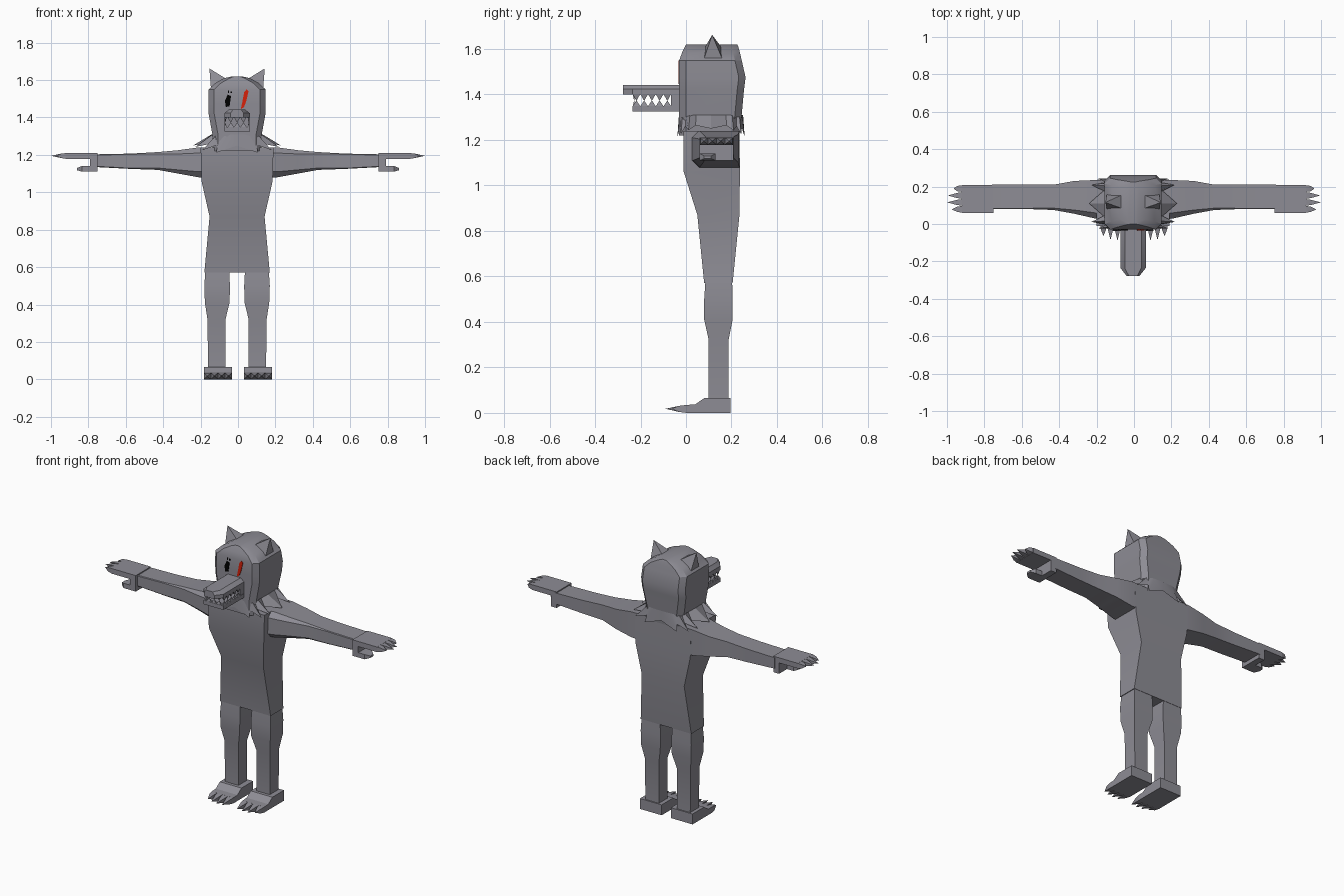
import bpy, bmesh, math
from mathutils import Vector

if "Cube" in bpy.data.objects:
    bpy.data.objects.remove(bpy.data.objects["Cube"], do_unlink=True)


def material(name, rgb):
    m = bpy.data.materials.new(name)
    m.use_nodes = True
    m.diffuse_color = (*rgb, 1)
    bsdf = m.node_tree.nodes["Principled BSDF"]
    bsdf.inputs["Base Color"].default_value = (*rgb, 1)
    bsdf.inputs["Roughness"].default_value = 0.8
    return m


FUR = material("grey fur", (0.27, 0.265, 0.30))
BLACK = material("black", (0.0, 0.0, 0.0))
RED = material("red", (0.68, 0.015, 0.003))
CX = -0.005  # body centre line


def finish(bm, name, mat=FUR):
    bmesh.ops.recalc_face_normals(bm, faces=bm.faces[:])
    mesh = bpy.data.meshes.new(name)
    bm.to_mesh(mesh)
    bm.free()
    mesh.materials.append(mat)
    ob = bpy.data.objects.new(name, mesh)
    bpy.context.collection.objects.link(ob)
    bpy.ops.object.select_all(action='DESELECT')
    ob.select_set(True)
    bpy.context.view_layer.objects.active = ob
    bpy.ops.object.shade_smooth_by_angle(angle=math.radians(30))
    return ob


def add_loft(bm, rings, tip=None, caps=True):
    """Skin matching rings of points; an optional tip closes the end."""
    loops = [[bm.verts.new(p) for p in r] for r in rings]
    n = len(loops[0])
    for a, b in zip(loops, loops[1:]):
        for i in range(n):
            j = (i + 1) % n
            bm.faces.new((a[i], a[j], b[j], b[i]))
    if caps:
        bm.faces.new(loops[0])
    if tip is not None:
        t = bm.verts.new(tip)
        for i in range(n):
            bm.faces.new((loops[-1][i], loops[-1][(i + 1) % n], t))
    elif caps:
        bm.faces.new(loops[-1])


def rect(a0, a1, b0, b1):
    return [(a0, b0), (a1, b0), (a1, b1), (a0, b1)]


def chamfered(a0, a1, b0, b1, c):
    return [(a0 + c, b0), (a1 - c, b0), (a1, b0 + c), (a1, b1 - c),
            (a1 - c, b1), (a0 + c, b1), (a0, b1 - c), (a0, b0 + c)]


def at_x(x, pts):
    return [(x, a, b) for a, b in pts]


def at_y(y, pts):
    return [(a, y, b) for a, b in pts]


def at_z(z, pts):
    return [(a, b, z) for a, b in pts]


# Torso: half width, front, back
bm = bmesh.new()
add_loft(bm, [at_z(z, rect(CX - w, CX + w, f, b)) for z, w, f, b in (
    (0.57, 0.175, 0.08, 0.205), (0.87, 0.147, 0.05, 0.235),
    (1.06, 0.19, -0.01, 0.237), (1.24, 0.195, -0.01, 0.235))])
finish(bm, "torso")

# Head with arched crown
bm = bmesh.new()
add_loft(bm, [at_z(z, chamfered(CX - w, CX + w, f, b, min(0.03, w / 2))) for z, w, f, b in (
    (1.22, 0.13, -0.03, 0.235), (1.31, 0.132, -0.03, 0.245), (1.42, 0.152, -0.03, 0.255),
    (1.475, 0.153, -0.03, 0.262), (1.55, 0.152, -0.03, 0.245), (1.585, 0.115, -0.017, 0.237),
    (1.61, 0.07, -0.005, 0.23), (1.62, 0.025, 0.0, 0.225))])
finish(bm, "head")


# Shaggy mane fringe flaring over the shoulders
def mane_point(k, count, half_w, half_d, z):
    t = 2 * math.pi * k / count
    c, s = math.cos(t), math.sin(t)
    return (CX + math.copysign(abs(c) ** 0.5, c) * half_w,
            0.11 + math.copysign(abs(s) ** 0.5, s) * half_d, z)


N = 28
top = [mane_point(k, N, 0.136, 0.141, 1.31) for k in range(N)]
hem = []
for k in range(N):
    side = math.cos(2 * math.pi * k / N) ** 2
    if k % 2:
        hem.append(mane_point(k, N, 0.16, 0.143, 1.25 + 0.015 * side))
    else:
        hem.append(mane_point(k, N, 0.235, 0.15, 1.21 + 0.04 * side))
bm = bmesh.new()
add_loft(bm, [top, hem], caps=False)
finish(bm, "mane_fringe")

# Upper jaw with narrowed nose
bm = bmesh.new()


def upper_profile(w):
    return [(CX - w, 1.40), (CX - w, 1.423), (CX - w * 0.65, 1.442),
            (CX + w * 0.65, 1.442), (CX + w, 1.423), (CX + w, 1.40)]


add_loft(bm, [at_y(0.0, upper_profile(0.068)), at_y(-0.235, upper_profile(0.068)),
              at_y(-0.277, upper_profile(0.035))])
finish(bm, "upper_jaw")

# Lower jaw and back of mouth
bm = bmesh.new()
jaw = rect(CX - 0.068, CX + 0.068, 1.325, 1.35)
add_loft(bm, [at_y(0.0, jaw), at_y(-0.235, jaw)])
finish(bm, "lower_jaw")
bm = bmesh.new()
mouth = rect(CX - 0.066, CX + 0.066, 1.33, 1.42)
add_loft(bm, [at_y(0.0, mouth), at_y(-0.065, mouth)])
finish(bm, "mouth_back")

# Teeth: tip to tip rows along both sides and the front
bm = bmesh.new()
pitch = 0.034
spots = [(CX + s * 0.062, -0.218 + i * pitch, 0.006, pitch / 2) for s in (-1, 1) for i in range(5)]
spots += [(CX + (i - 1) * pitch, -0.228, pitch / 2, 0.006) for i in range(3)]
for x, y, dx, dy in spots:
    for base, tip in ((1.402, 1.372), (1.348, 1.374)):
        add_loft(bm, [at_z(base, rect(x - dx, x + dx, y - dy, y + dy))], tip=(x, y, tip))
finish(bm, "teeth")


# Face markings: thin plates on the front of the head
def plate(name, outlines, mat):
    bm = bmesh.new()
    for pts in outlines:
        add_loft(bm, [at_y(-0.029, pts), at_y(-0.034, pts)])
    finish(bm, name, mat)


plate("right_eye", [
    [(-0.065, 1.456), (-0.045, 1.46), (-0.037, 1.515), (-0.055, 1.522), (-0.07, 1.49)],
    rect(-0.054, -0.047, 1.532, 1.545), rect(-0.04, -0.032, 1.53, 1.54)], BLACK)
plate("left_eye_scar", [
    [(0.015, 1.445), (0.032, 1.455), (0.045, 1.49), (0.022, 1.477)],
    [(0.022, 1.477), (0.045, 1.49), (0.056, 1.54), (0.045, 1.55), (0.033, 1.535)]], RED)

for label, s in (("left", 1), ("right", -1)):
    # Ear
    bm = bmesh.new()
    ear = [(CX + s * x, y, z) for x, y, z in (
        (0.055, 0.082, 1.605), (0.055, 0.158, 1.605), (0.14, 0.158, 1.56), (0.14, 0.08, 1.56))]
    add_loft(bm, [ear], tip=(CX + s * 0.148, 0.115, 1.662))
    finish(bm, label + "_ear")

    # Arm: front, back, bottom, top, corner chamfer
    bm = bmesh.new()
    add_loft(bm, [at_x(s * x, [(f + c, lo), (b, lo), (b, hi), (f + c, hi), (f, hi - c), (f, lo + c)])
                  for x, f, b, lo, hi, c in (
        (0.17, 0.025, 0.235, 1.08, 1.24, 0.03), (0.21, 0.03, 0.235, 1.08, 1.24, 0.03),
        (0.32, 0.055, 0.23, 1.10, 1.225, 0.02), (0.43, 0.075, 0.21, 1.12, 1.215, 0.01),
        (0.57, 0.08, 0.21, 1.125, 1.207, 0.004), (0.76, 0.08, 0.21, 1.135, 1.203, 0.004))])
    finish(bm, label + "_arm")

    # Hand: wrist block, palm, thumb and four clawed fingers
    bm = bmesh.new()
    wrist = rect(0.06, 0.208, 1.11, 1.21)
    palm = rect(0.06, 0.208, 1.178, 1.21)
    thumb = rect(0.06, 0.13, 1.11, 1.14)
    add_loft(bm, [at_x(s * 0.75, wrist), at_x(s * 0.79, wrist)])
    add_loft(bm, [at_x(s * 0.785, palm), at_x(s * 0.92, palm)])
    add_loft(bm, [at_x(s * 0.785, thumb), at_x(s * 0.835, thumb),
                  at_x(s * 0.86, rect(0.08, 0.11, 1.118, 1.13))])
    for i, reach in enumerate((0.975, 1.0, 0.995, 0.965)):
        y = 0.0785 + i * 0.037
        add_loft(bm, [at_x(s * 0.915, rect(y - 0.0185, y + 0.0185, 1.178, 1.21)),
                      at_x(s * 0.945, rect(y - 0.014, y + 0.014, 1.183, 1.207))],
                 tip=(s * reach, y, 1.195))
    finish(bm, label + "_hand")

    # Leg: inner, outer, front, back
    bm = bmesh.new()
    add_loft(bm, [at_z(z, rect(CX + s * i, CX + s * o, f, b)) for z, i, o, f, b in (
        (0.05, 0.062, 0.155, 0.10, 0.187), (0.32, 0.062, 0.158, 0.10, 0.187),
        (0.41, 0.04, 0.172, 0.08, 0.205), (0.50, 0.038, 0.175, 0.08, 0.205),
        (0.575, 0.042, 0.17, 0.085, 0.203))])
    finish(bm, label + "_leg")

    # Foot with four claws
    bm = bmesh.new()
    inner, outer = s * 0.032, s * 0.182
    add_loft(bm, [at_y(y, rect(inner, outer, 0.0, h)) for y, h in (
        (0.195, 0.065), (0.08, 0.065), (0.04, 0.037), (0.0, 0.035))])
    for i, reach in enumerate((-0.085, -0.09, -0.085, -0.065)):
        x = s * (0.0508 + i * 0.0375)
        add_loft(bm, [at_y(0.002, rect(x - 0.0187, x + 0.0187, 0.0, 0.035)),
                      at_y(-0.03, rect(x - 0.014, x + 0.014, 0.004, 0.031))],
                 tip=(x, reach, 0.018))
    finish(bm, label + "_foot")
